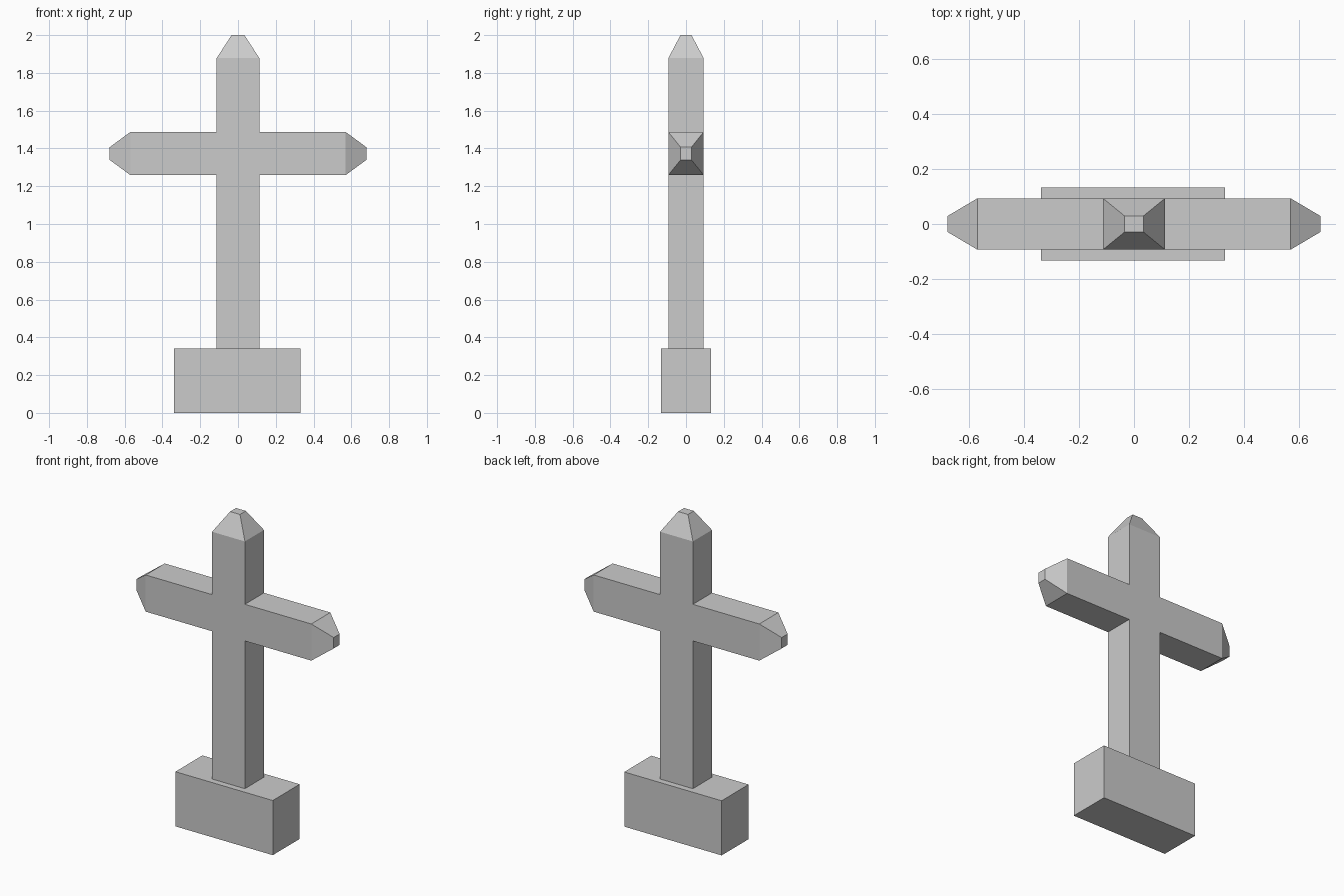
import bpy, bmesh
from mathutils import Vector, Matrix

if "Cube" in bpy.data.objects:
    bpy.data.objects.remove(bpy.data.objects["Cube"])

HX, HY, HZ = 0.113, 0.0935, 0.114      # half sizes of the crossing block
CROSS_Z = 1.373
TIP = 0.034                            # half width of the blunt tips
TIP_Y = 0.029


def finish(bm, name):
    bmesh.ops.recalc_face_normals(bm, faces=bm.faces)
    mesh = bpy.data.meshes.new(name)
    bm.to_mesh(mesh)
    bm.free()
    obj = bpy.data.objects.new(name, mesh)
    bpy.context.collection.objects.link(obj)
    return obj


def box(size, centre):
    bm = bmesh.new()
    bmesh.ops.create_cube(bm, size=1.0,
                          matrix=Matrix.Translation(centre) @ Matrix.Diagonal((*size, 1)))
    return bm


def extrude(bm, face, offset, scale=(1, 1, 1)):
    """Extrude one face by an offset, scale it about its centre, return the new cap."""
    cap = bmesh.ops.extrude_discrete_faces(bm, faces=[face])["faces"][0]
    centre = cap.calc_center_median()
    for v in cap.verts:
        d = v.co - centre
        v.co = centre + Vector(offset) + Vector(a * b for a, b in zip(d, scale))
    return cap


def face_towards(bm, direction):
    bm.normal_update()
    return max(bm.faces, key=lambda f: f.normal.dot(Vector(direction)))


# Cross: crossing block with limbs grown out of it, ends tapered
bm = box((2 * HX, 2 * HY, 2 * HZ), (0, 0, CROSS_Z))
up, down, left, right = [face_towards(bm, d) for d in
                         ((0, 0, 1), (0, 0, -1), (-1, 0, 0), (1, 0, 0))]

# Side arms
for face, s in ((left, -1), (right, 1)):
    cap = extrude(bm, face, (s * (0.57 - HX), 0, 0))
    extrude(bm, cap, (s * 0.109, 0, 0), (1, TIP_Y / HY, TIP / HZ))

# Upper post and its tapered top
cap = extrude(bm, up, (0, 0, 1.878 - CROSS_Z - HZ))
extrude(bm, cap, (0, 0, 2.0 - 1.878), (TIP / HX, TIP_Y / HY, 1))

# Lower post, set slightly into the plinth
extrude(bm, down, (0, 0, 0.32 - (CROSS_Z - HZ)))
finish(bm, "cross")

# Plinth
finish(box((0.67, 0.265, 0.34), (-0.003, 0, 0.17)), "plinth")
